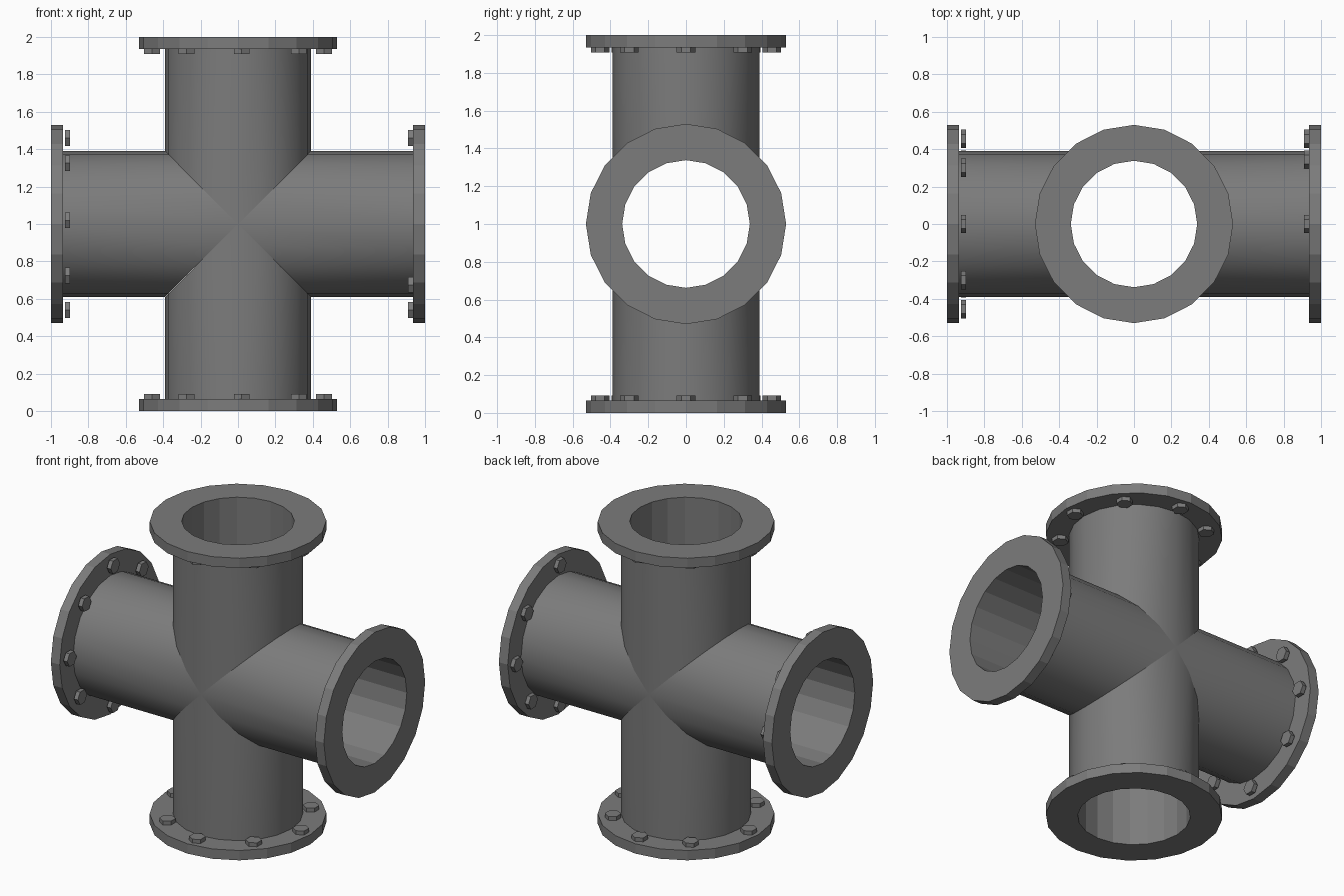
import bpy, bmesh, math
from mathutils import Matrix, Vector

if "Cube" in bpy.data.objects:
    bpy.data.objects.remove(bpy.data.objects["Cube"])

SIDES = 20
R_OUT, R_IN, R_FLANGE = 0.39, 0.338, 0.53
INNER_FACE = 0.935          # flange back face, measured from the centre
CENTRE = Matrix.Translation((0, 0, 1))
# name -> rotation of an upward arm about y
ARMS = {"top": 0, "right": 90, "bottom": 180, "left": 270}

dark_metal = bpy.data.materials.new("dark_metal")
dark_metal.diffuse_color = (0.2, 0.2, 0.2, 1)
dark_metal.use_nodes = True
dark_metal.node_tree.nodes["Principled BSDF"].inputs["Base Color"].default_value = dark_metal.diffuse_color


def arm_matrix(name):
    return CENTRE @ Matrix.Rotation(math.radians(ARMS[name]), 4, 'Y')


def ring(bm, mat, r, height):
    """Ring of vertices; height None gives the mitre line z = |x|."""
    out = []
    for i in range(SIDES):
        a = 2 * math.pi * i / SIDES
        x, y = r * math.cos(a), r * math.sin(a)
        z = abs(x) if height is None else height
        out.append(bm.verts.new(mat @ Vector((x, y, z))))
    return out


def bridge(bm, a, b, smooth=False):
    # rings are listed so that this winding faces outward
    for i in range(SIDES):
        j = (i + 1) % SIDES
        bm.faces.new((a[i], a[j], b[j], b[i])).smooth = smooth


def finish(bm, name):
    me = bpy.data.meshes.new(name)
    bm.to_mesh(me)
    bm.free()
    me.materials.append(dark_metal)
    ob = bpy.data.objects.new(name, me)
    bpy.context.collection.objects.link(ob)
    return ob


# Pipe arms: smooth outer wall and faceted bore, meeting at crisp mitre lines
for name in ARMS:
    bm = bmesh.new()
    m = arm_matrix(name)
    bridge(bm, ring(bm, m, R_OUT, None), ring(bm, m, R_OUT, INNER_FACE), smooth=True)
    bridge(bm, ring(bm, m, R_IN, INNER_FACE), ring(bm, m, R_IN, None))
    finish(bm, name + "_pipe_arm")

# Flanges
for name in ARMS:
    bm = bmesh.new()
    m = arm_matrix(name)
    rings = [ring(bm, m, r, h) for r, h in
             ((R_IN, INNER_FACE), (R_FLANGE, INNER_FACE), (R_FLANGE, 1), (R_IN, 1))]
    for a, b in zip(rings, rings[1:] + rings[:1]):
        bridge(bm, a, b)
    bmesh.ops.recalc_face_normals(bm, faces=bm.faces)
    finish(bm, name + "_flange")

# Hexagonal bolt heads behind each flange
FULL = [(0.46, 0), (-0.46, 0), (0.02, 0.455), (0.02, -0.455),
        (0.325, 0.3), (0.325, -0.3), (-0.275, 0.345), (-0.275, -0.345)]
BOLTS = {
    "top": FULL,
    "left": FULL,
    "bottom": [(-x, y) for x, y in FULL],
    # right flange lacks the bolts on its front side
    "right": [p for p in FULL if p not in ((0.02, -0.455), (-0.275, -0.345))],
}
for name, points in BOLTS.items():
    bm = bmesh.new()
    height = 0.912 if name == "left" else 0.923
    for x, y in points:
        bmesh.ops.create_cone(
            bm, cap_ends=True, segments=6, radius1=0.049, radius2=0.049, depth=0.028,
            matrix=arm_matrix(name) @ Matrix.Translation((x, y, height)))
    finish(bm, name + "_bolts")
